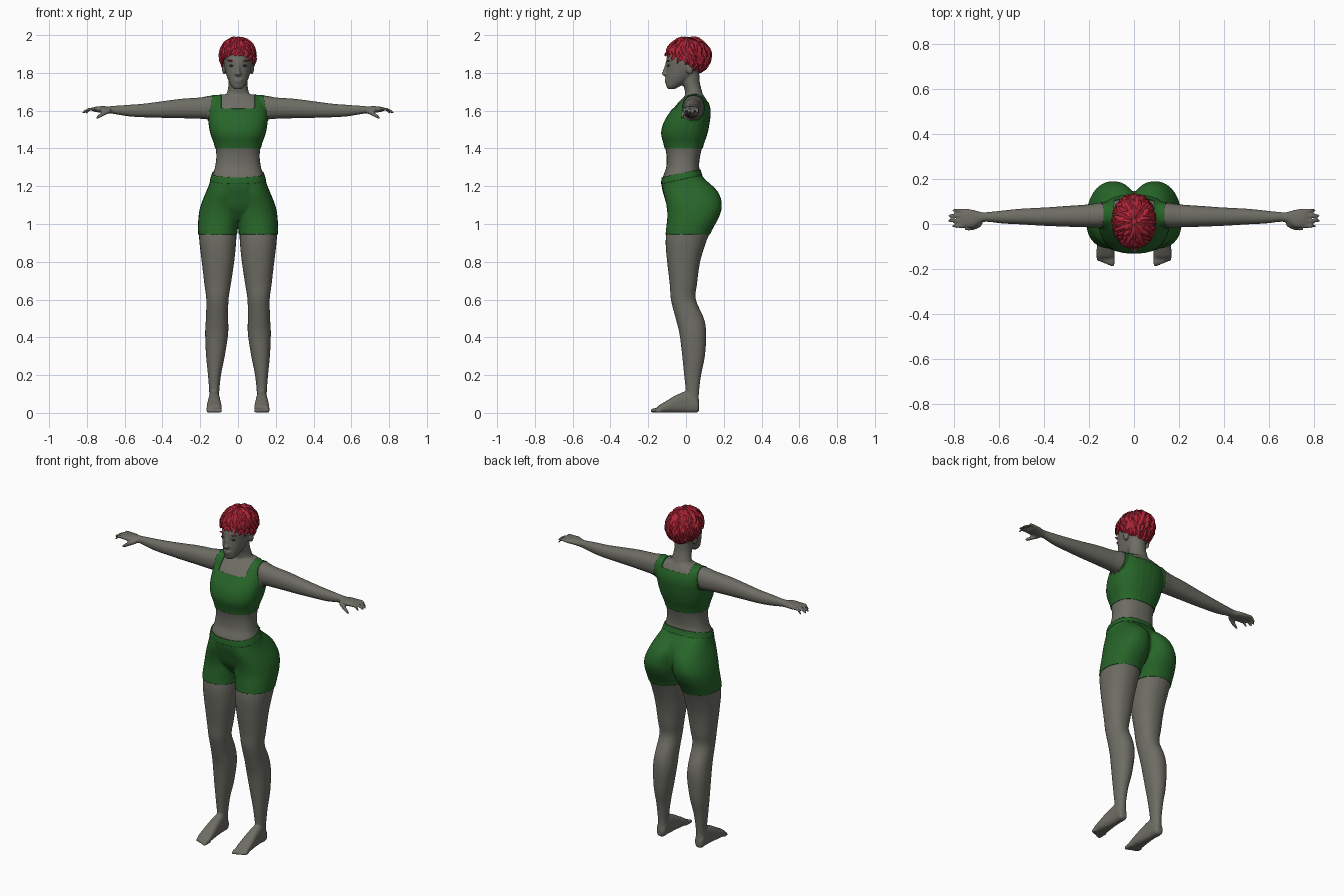
import bpy, bmesh, math, random
from mathutils import Vector, Matrix

if "Cube" in bpy.data.objects:
    bpy.data.objects.remove(bpy.data.objects["Cube"])

random.seed(4)


def material(name, rgb):
    m = bpy.data.materials.new(name)
    m.diffuse_color = (*rgb, 1)
    m.use_nodes = True
    m.node_tree.nodes["Principled BSDF"].inputs["Base Color"].default_value = m.diffuse_color
    return m


SKIN = material("grey skin", (0.155, 0.152, 0.128))
GREEN = material("green cloth", (0.02, 0.13, 0.022))
RED = material("red hair", (0.42, 0.018, 0.038))
DARK = material("dark eye", (0.03, 0.045, 0.03))


def finish(name, bm, mat, angle=40):
    me = bpy.data.meshes.new(name)
    bm.to_mesh(me)
    bm.free()
    ob = bpy.data.objects.new(name, me)
    bpy.context.collection.objects.link(ob)
    me.materials.append(mat)
    bpy.ops.object.select_all(action='DESELECT')
    ob.select_set(True)
    bpy.context.view_layer.objects.active = ob
    bpy.ops.object.shade_smooth_by_angle(angle=math.radians(angle))
    return ob


def skin_rings(bm, rings):
    """Bridge rings of points into a closed tube."""
    vs = [[bm.verts.new(p) for p in r] for r in rings]
    n = len(vs[0])
    for a, b in zip(vs, vs[1:]):
        for i in range(n):
            bm.faces.new((a[i], a[(i + 1) % n], b[(i + 1) % n], b[i]))
    bm.faces.new(vs[0][::-1])
    bm.faces.new(vs[-1])


def spline(rows, sub=4):
    """Catmull-Rom interpolation through the cross-section rows."""
    out = []
    for i in range(len(rows) - 1):
        p0, p1, p2, p3 = (rows[max(0, min(len(rows) - 1, i + k))] for k in (-1, 0, 1, 2))
        for s in range(sub):
            t = s / sub
            out.append([0.5 * (2 * b + (c - a) * t + (2 * a - 5 * b + 4 * c - d) * t * t
                               + (3 * b - a - 3 * c + d) * t ** 3)
                        for a, b, c, d in zip(p0, p1, p2, p3)])
    return out + [rows[-1]]


def tube(bm, axis, rows, power=2.2, sides=(1,), n=28):
    """Rows are (position along axis, min a, max a, min b, max b)."""
    for sx in sides:
        rings = []
        for t, a0, a1, b0, b1 in spline(rows):
            ring = []
            for k in range(n):
                c, s = math.cos(math.tau * k / n), math.sin(math.tau * k / n)
                a = (a0 + a1) / 2 + (a1 - a0) / 2 * math.copysign(abs(c) ** (2 / power), c)
                b = (b0 + b1) / 2 + (b1 - b0) / 2 * math.copysign(abs(s) ** (2 / power), s)
                x, y, z = {'x': (t, a, b), 'y': (a, t, b), 'z': (a, b, t)}[axis]
                ring.append((x * sx, y, z))
            rings.append(ring)
        skin_rings(bm, rings)


def centred(rows):
    return [(z, -w, w, y0, y1) for z, w, y0, y1 in rows]


def ball(bm, pos, radii, tilt=0):
    m = Matrix.Translation(pos) @ Matrix.Rotation(tilt, 4, 'Y') @ Matrix.Diagonal((*radii, 1))
    bmesh.ops.create_uvsphere(bm, u_segments=16, v_segments=10, radius=1, matrix=m)


BOTH = (1, -1)
body = bmesh.new()
# torso
tube(body, 'z', centred([
    (1.02, .09, -.05, .09), (1.08, .15, -.09, .135), (1.14, .168, -.11, .14),
    (1.20, .152, -.125, .125), (1.25, .138, -.122, .085), (1.30, .122, -.105, .07),
    (1.36, .115, -.103, .075), (1.42, .122, -.114, .09), (1.48, .143, -.128, .11),
    (1.54, .153, -.113, .122), (1.60, .153, -.075, .127), (1.65, .135, -.035, .112),
    (1.685, .09, .0, .09)]), 2.4)
# neck
tube(body, 'z', centred([
    (1.60, .10, -.03, .10), (1.65, .09, -.01, .10), (1.685, .063, -.005, .09),
    (1.72, .053, -.01, .08), (1.76, .05, -.025, .072), (1.82, .05, -.02, .07)]), 2)
# head, nose, lips, ears
tube(body, 'z', centred([
    (1.714, .020, -.096, -.06), (1.73, .036, -.105, -.03), (1.76, .051, -.107, .02),
    (1.79, .062, -.106, .055), (1.835, .073, -.104, .09), (1.865, .077, -.105, .105),
    (1.91, .077, -.094, .11), (1.945, .064, -.07, .095), (1.968, .03, -.03, .05)]), 2.1)
tube(body, 'z', centred([
    (1.780, .010, -.112, -.08), (1.794, .019, -.128, -.08), (1.812, .012, -.122, -.08),
    (1.855, .009, -.108, -.08)]), 2)
ball(body, (0, -.104, 1.763), (.024, .010, .006))
ball(body, (0, -.103, 1.752), (.020, .010, .006))
for s in BOTH:
    ball(body, (s * .074, .02, 1.822), (.011, .019, .03))
# legs and hips
tube(body, 'z', [
    (.05, .097, .155, -.005, .07), (.10, .10, .152, .0, .068), (.20, .09, .159, -.01, .08),
    (.30, .07, .169, -.02, .10), (.42, .052, .174, -.035, .107), (.50, .052, .170, -.055, .095),
    (.60, .050, .168, -.08, .052), (.68, .038, .178, -.086, .058), (.80, .020, .192, -.10, .075),
    (.90, .010, .204, -.108, .105), (.97, .006, .208, -.102, .135), (1.04, -.008, .205, -.095, .172),
    (1.10, -.01, .193, -.10, .186), (1.17, -.02, .165, -.115, .165), (1.24, -.02, .135, -.115, .09)],
    2.2, BOTH)
# feet and toes
tube(body, 'y', [
    (.07, .112, .142, .012, .05), (.055, .10, .154, .001, .08), (.01, .097, .155, .001, .115),
    (-.05, .092, .16, .001, .095), (-.10, .087, .165, .001, .066), (-.14, .086, .166, .001, .042),
    (-.152, .090, .162, .002, .03)], 2.6, BOTH)
for i in range(5):
    x, r, tip = .096 + .0157 * i, .0105 - .0007 * i, -.188 + .006 * i
    tube(body, 'y', [(-.13, x - r, x + r, .001, .03), (tip + .012, x - r, x + r, .001, .024),
                     (tip, x - r * .5, x + r * .5, .003, .015)], 2.2, BOTH, 12)
# arms and palms
tube(body, 'x', [
    (.07, .0, .09, 1.58, 1.675), (.14, -.015, .095, 1.555, 1.68), (.20, -.015, .087, 1.557, 1.67),
    (.30, -.012, .08, 1.56, 1.663), (.40, -.008, .073, 1.562, 1.65), (.50, -.002, .068, 1.565, 1.637),
    (.58, .002, .06, 1.57, 1.631), (.66, .010, .052, 1.583, 1.625), (.69, -.002, .056, 1.586, 1.623),
    (.715, -.017, .064, 1.59, 1.624), (.75, -.017, .067, 1.592, 1.622), (.768, -.012, .062, 1.597, 1.617)],
    2.2, BOTH)
# fingers and thumbs
for y, tip in ((-.010, .808), (.014, .825), (.037, .822), (.060, .805)):
    r = .0082
    tube(body, 'x', [(.745, y - r, y + r, 1.598, 1.616), (.785, y - r, y + r, 1.599, 1.616),
                     (tip - .01, y - r, y + r, 1.586, 1.602), (tip, y - r / 2, y + r / 2, 1.583, 1.592)],
         2, BOTH, 12)
tube(body, 'x', [(.675, -.010, .02, 1.588, 1.612), (.705, -.025, .0, 1.575, 1.602),
                 (.735, -.030, -.012, 1.560, 1.582), (.750, -.028, -.016, 1.555, 1.567)], 2, BOTH, 14)

# fuse the body into one smooth skin
bmesh.ops.recalc_face_normals(body, faces=body.faces)
skin = finish("body", body, SKIN)
remesh = skin.modifiers.new("fuse", 'REMESH')
remesh.mode, remesh.voxel_size, remesh.use_smooth_shade = 'VOXEL', .006, True
soft = skin.modifiers.new("soften", 'SMOOTH')
soft.factor, soft.iterations = .5, 3
for name in ("fuse", "soften"):
    bpy.ops.object.modifier_apply(modifier=name)
if not skin.data.materials:
    skin.data.materials.append(SKIN)
bpy.ops.object.shade_smooth_by_angle(angle=math.radians(60))


def garment(name, cuts, offset, drop=None, marks=()):
    """Copy the skin, trim it with planes and push it outwards."""
    bm = bmesh.new()
    bm.from_mesh(skin.data)
    for planes, clear in ((cuts, True), (marks, False)):
        for co, no in planes:
            bmesh.ops.bisect_plane(bm, geom=bm.verts[:] + bm.edges[:] + bm.faces[:], dist=1e-5,
                                   plane_co=co, plane_no=no, clear_outer=clear)
    if drop:
        gone = [f for f in bm.faces if drop(f.calc_center_median())]
        bmesh.ops.delete(bm, geom=gone, context='FACES')
    bm.normal_update()
    for v, n in [(v, v.normal.copy()) for v in bm.verts]:
        v.co += n * offset
    ob = finish(name, bm, GREEN, 60)
    mod = ob.modifiers.new("cloth thickness", 'SOLIDIFY')
    mod.thickness, mod.offset = offset, -1
    return ob


# shorts with a waistband that rises at the back
TILT = Vector((0, -.22, 1))
waist = ((0, -.125, 1.245), TILT)
garment("shorts", [waist, ((0, 0, .945), (0, 0, -1))], .004)
garment("waistband", [waist, ((0, -.125, 1.212), -TILT)], .006)

# crop top with a square neckline and shoulder straps
neck = Vector((0, -.06, 1.61))
garment("crop_top",
        [((0, 0, 1.40), (0, 0, -1))] + [((s * .147, 0, 1.6), (s, 0, .15)) for s in BOTH], .004,
        lambda c: abs(c.x) < .088 and (c - neck).dot(TILT) > 0,
        [(neck, TILT), ((.088, 0, 0), (1, 0, 0)), ((-.088, 0, 0), (1, 0, 0))])

# eyes and eyebrows
eyes, brows = bmesh.new(), bmesh.new()
for s in BOTH:
    ball(eyes, (s * .033, -.093, 1.838), (.014, .006, .006))
    ball(brows, (s * .036, -.093, 1.863), (.021, .007, .004), s * -.15)
finish("eyes", eyes, DARK)
finish("eyebrows", brows, RED)

# hair: a scalp cap covered in overlapping pointed locks
CENTRE = Vector((0, .012, 1.89))


def scalp(a, phi, r):
    return CENTRE + r * Vector((.094 * math.sin(a) * math.cos(phi),
                                .119 * math.sin(a) * math.sin(phi), .099 * math.cos(a)))


def hairline(phi):
    return math.radians(80 + 35 * (1 + math.sin(phi)))


cap = bmesh.new()
skin_rings(cap, [[scalp(.05 + (hairline(math.tau * k / 40) - .05) * j / 14, math.tau * k / 40, .95)
                  for k in range(40)] for j in range(15)])
bmesh.ops.recalc_face_normals(cap, faces=cap.faces)
finish("hair_cap", cap, RED)


def lock(bm, a, phi, span, width, lift, swirl):
    rings = []
    for t, w in ((0, .5), (.3, 1), (.65, .8), (1, .06)):
        p = scalp(a + span * t, phi + swirl * t, .965 + lift * t)
        ahead = scalp(a + span * t + .02, phi + swirl * (t + .02 / span), .965 + lift * t) - p
        out = (p - CENTRE).normalized()
        side = out.cross(ahead).normalized() * width * w
        out *= width * w * .5
        rings.append([p + side, p + out, p - side, p - out])
    skin_rings(bm, rings)


hair = bmesh.new()
for row in range(11):
    a = math.radians(6 + row * 12)
    count = int(7 + 15 * math.sin(a))
    for k in range(count):
        phi = math.tau * (k + row % 2 * .5 + random.uniform(-.25, .25)) / count
        span = min(math.radians(random.uniform(28, 42)), hairline(phi) + random.uniform(0, .2) - a)
        if span > .2:
            lock(hair, a, phi, span, random.uniform(.013, .019),
                 random.uniform(.03, .10), random.uniform(-.3, .3))
bmesh.ops.recalc_face_normals(hair, faces=hair.faces)
finish("hair_locks", hair, RED, 25)
